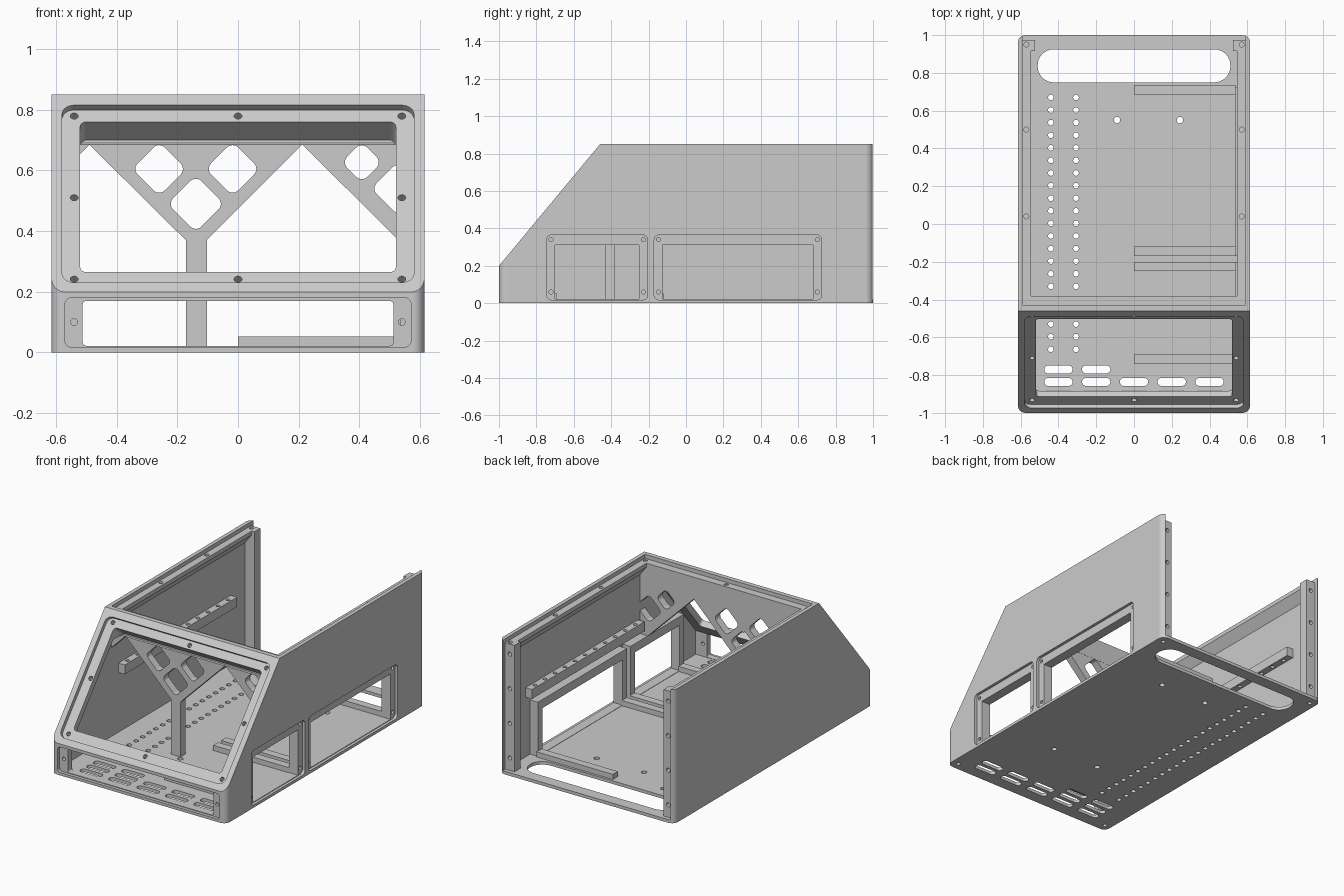
import bpy, bmesh, math
from mathutils import Vector

if "Cube" in bpy.data.objects:
    bpy.data.objects.remove(bpy.data.objects["Cube"])

grey = bpy.data.materials.new("light grey")
grey.use_nodes = True
grey.diffuse_color = (0.6, 0.6, 0.6, 1)
grey.node_tree.nodes["Principled BSDF"].inputs["Base Color"].default_value = (0.6, 0.6, 0.6, 1)

# Drawing planes: origin, u axis, v axis; prisms grow along u x v
X, Y, Z = Vector((1, 0, 0)), Vector((0, 1, 0)), Vector((0, 0, 1))
PLAN = (Vector(), X, Y)
SIDE = (Vector(), Y, Z)
FRONT = (Vector(), X, Z)          # grows toward -y
slope_dir = Vector((0, 0.54, 0.65)).normalized()
SLOPE = (Vector((0, -1, 0.2)), X, slope_dir)


def rounded(u0, u1, v0, v1, r, n=6):
    """Rounded rectangle outline."""
    pts = []
    corners = ((u1 - r, v1 - r), (u0 + r, v1 - r), (u0 + r, v0 + r), (u1 - r, v0 + r))
    for k, (cu, cv) in enumerate(corners):
        for i in range(n + 1):
            a = math.pi / 2 * (k + i / n)
            pts.append((cu + r * math.cos(a), cv + r * math.sin(a)))
    return pts


def rect(u0, u1, v0, v1):
    return [(u0, v0), (u1, v0), (u1, v1), (u0, v1)]


def circle(u, v, r, n=16):
    return [(u + r * math.cos(2 * math.pi * i / n), v + r * math.sin(2 * math.pi * i / n))
            for i in range(n)]


def diamond(u, v, s, r):
    """Rounded square turned by 45 degrees."""
    c = math.sqrt(0.5)
    return [(u + c * (a - b), v + c * (a + b)) for a, b in rounded(-s, s, -s, s, r)]


def solid(name, *prisms):
    """One object from prisms given as (outline, plane, start, end)."""
    bm = bmesh.new()
    for pts, (origin, u, v), w0, w1 in prisms:
        w = u.cross(v)
        low, high = ([bm.verts.new(origin + u * a + v * b + w * d) for a, b in pts]
                     for d in (w0, w1))
        bm.faces.new(low)
        bm.faces.new(high)
        for i in range(len(pts)):
            j = (i + 1) % len(pts)
            bm.faces.new((low[i], low[j], high[j], high[i]))
    bmesh.ops.recalc_face_normals(bm, faces=bm.faces)
    me = bpy.data.meshes.new(name)
    bm.to_mesh(me)
    bm.free()
    me.materials.append(grey)
    ob = bpy.data.objects.new(name, me)
    bpy.context.collection.objects.link(ob)
    return ob


def activate(ob):
    bpy.ops.object.select_all(action='DESELECT')
    ob.select_set(True)
    bpy.context.view_layer.objects.active = ob


def cut(ob, *prisms):
    cutter = solid("cutter", *prisms)
    cutter.hide_render = True
    mod = ob.modifiers.new("cut", 'BOOLEAN')
    mod.operation = 'DIFFERENCE'
    mod.solver = 'EXACT'
    mod.object = cutter
    activate(ob)
    bpy.ops.object.modifier_apply(modifier=mod.name)
    bpy.data.objects.remove(cutter)


def smooth(ob):
    activate(ob)
    bpy.ops.object.shade_smooth_by_angle(angle=math.radians(30))
    ob.modifiers.new("even normals", 'WEIGHTED_NORMAL').keep_sharp = True


# Case: rounded block, hollowed out and cut off along the slope
case = solid("case", (rounded(-0.615, 0.615, -1, 1, 0.04), PLAN, 0, 0.85))
above_slope = [(-1.1, 0.0796), (-0.4434, 0.87), (-1.1, 0.87)]
cavity = [(-0.94, 0.02), (-0.94, 0.171), (-0.513, 0.685), (-0.38, 0.685), (-0.38, 0.825),
          (-0.43, 0.825), (-0.43, 0.95), (1.1, 0.95), (1.1, 0.02)]
cut(case, (above_slope, SIDE, -0.8, 0.8), (cavity, SIDE, -0.59, 0.59))

# Shallow recesses for the screen, the front plate and the side plates
side_plates = ((-0.745, -0.205), (-0.17, 0.725))
cut(case,
    (rounded(-0.58, 0.58, 0.04, 0.80, 0.04), SLOPE, -0.025, 0.05),
    (rounded(-0.57, 0.57, 0.018, 0.18, 0.02), FRONT, 0.98, 1.1),
    *[(rounded(a, b, 0.018, 0.365, 0.025), SIDE, 0.597, 0.7) for a, b in side_plates])

# Openings, vents and holes
windows = [(rect(a + 0.045, b - 0.045, 0.022, 0.31), SIDE, 0.5, 0.7) for a, b in side_plates]
side_screws = [(circle(y, z, 0.011), SIDE, 0.57, 0.7)
               for a, b in side_plates for y in (a + 0.023, b - 0.023) for z in (0.06, 0.34)]
holes = [(rounded(-0.52, 0.52, 0.105, 0.749, 0.02), SLOPE, -0.125, 0.05),
         (rounded(-0.512, 0.512, 0.022, 0.17, 0.012), FRONT, 0.9, 1.1),
         (rounded(-0.51, 0.51, 0.75, 0.925, 0.085, 10), PLAN, -0.1, 0.1)]
for x in (-0.54, 0, 0.54):
    for v in (0.075, 0.424, 0.774):
        if x or v != 0.424:
            holes.append((circle(x, v, 0.013), SLOPE, -0.055, 0.02))
for s in (-1, 1):
    holes.append((circle(0.54 * s, 0.1, 0.011), FRONT, 0.9, 1.1))
    for y in (-0.95, 0.95):
        holes.append((circle(0.57 * s, y, 0.013), PLAN, -0.1, 0.015))
for x in (-0.57, 0, 0.57):
    holes.append((circle(x, -0.405, 0.013), PLAN, 0.78, 0.9))
for x in (-0.44, -0.307):
    for k in range(21):
        holes.append((circle(x, 0.67 - k / 15, 0.015), PLAN, -0.1, 0.1))
for x in (-0.09, 0.243):
    for y in (0.55, -0.45):
        holes.append((circle(x, y, 0.017), PLAN, -0.1, 0.1))
for y, count in ((-0.77, 2), (-0.836, 5), (-0.902, 5)):
    for k in range(count):
        x = -0.4 + 0.2 * k
        holes.append((rounded(x - 0.075, x + 0.075, y - 0.021, y + 0.021, 0.0205), PLAN, -0.1, 0.1))
cut(case, *windows, *side_screws, *holes)
smooth(case)

# Thick frames behind the side windows
frames = solid("window_frames",
               *[(rect(a, b, 0.02, 0.365), SIDE, 0.535, 0.59) for a, b in side_plates])
cut(frames, *windows, *side_screws)

# Branching support under the top beam
branch = [(-0.59, 0.585), (-0.49, 0.685), (-0.172, 0.37), (-0.172, 0.02), (-0.103, 0.02),
          (-0.103, 0.37), (0.212, 0.685), (0.59, 0.31), (0.59, 0.82), (-0.59, 0.82)]
support = solid("branch_support", (branch, FRONT, 0.381, 0.43))
diamonds = ((-0.26, 0.605, 0.063), (-0.018, 0.605, 0.063), (-0.139, 0.49, 0.066),
            (0.408, 0.627, 0.047), (0.528, 0.54, 0.063))
cut(support, *[(diamond(x, z, s, 0.026), FRONT, 0.3, 0.5) for x, z, s in diamonds])
smooth(support)

# Lid ledges, rear flanges and drilled rails on both walls
for s, side in ((-1, "right"), (1, "left")):
    profile = [(0.59 * s, 0.825), (0.545 * s, 0.825), (0.545 * s, 0.80), (0.59 * s, 0.74)]
    ledge = solid(side + "_lid_ledge", (profile, FRONT, -0.92, 0.38))
    cut(ledge, *[(circle(0.57 * s, y, 0.013), PLAN, 0.79, 0.9) for y in (0.04, 0.5)])

    flange = solid(side + "_rear_flange",
                   (rect(0.525 * s, 0.592 * s, 0.915, 0.975), PLAN, 0.02, 0.825))
    cut(flange, (circle(0.57 * s, 0.95, 0.013), PLAN, 0.80, 0.9),
        *[(circle(0.558 * s, z, 0.013), FRONT, -1.1, -0.945) for z in (0.1, 0.32, 0.54, 0.76)])

    rail = solid(side + "_wall_rail", (rect(0.545 * s, 0.59 * s, -0.36, 0.77), PLAN, 0.40, 0.46))
    cut(rail, *[(circle(0.567 * s, -0.3 + 0.101 * k, 0.012), PLAN, 0.3, 0.5) for k in range(11)])

# Guide bars on the floor beside the side windows
solid("floor_guides", *[(rect(0, 0.537, y, y + 0.05), PLAN, 0.02, 0.053)
                        for y in (0.685, -0.17, -0.25, -0.74)])
